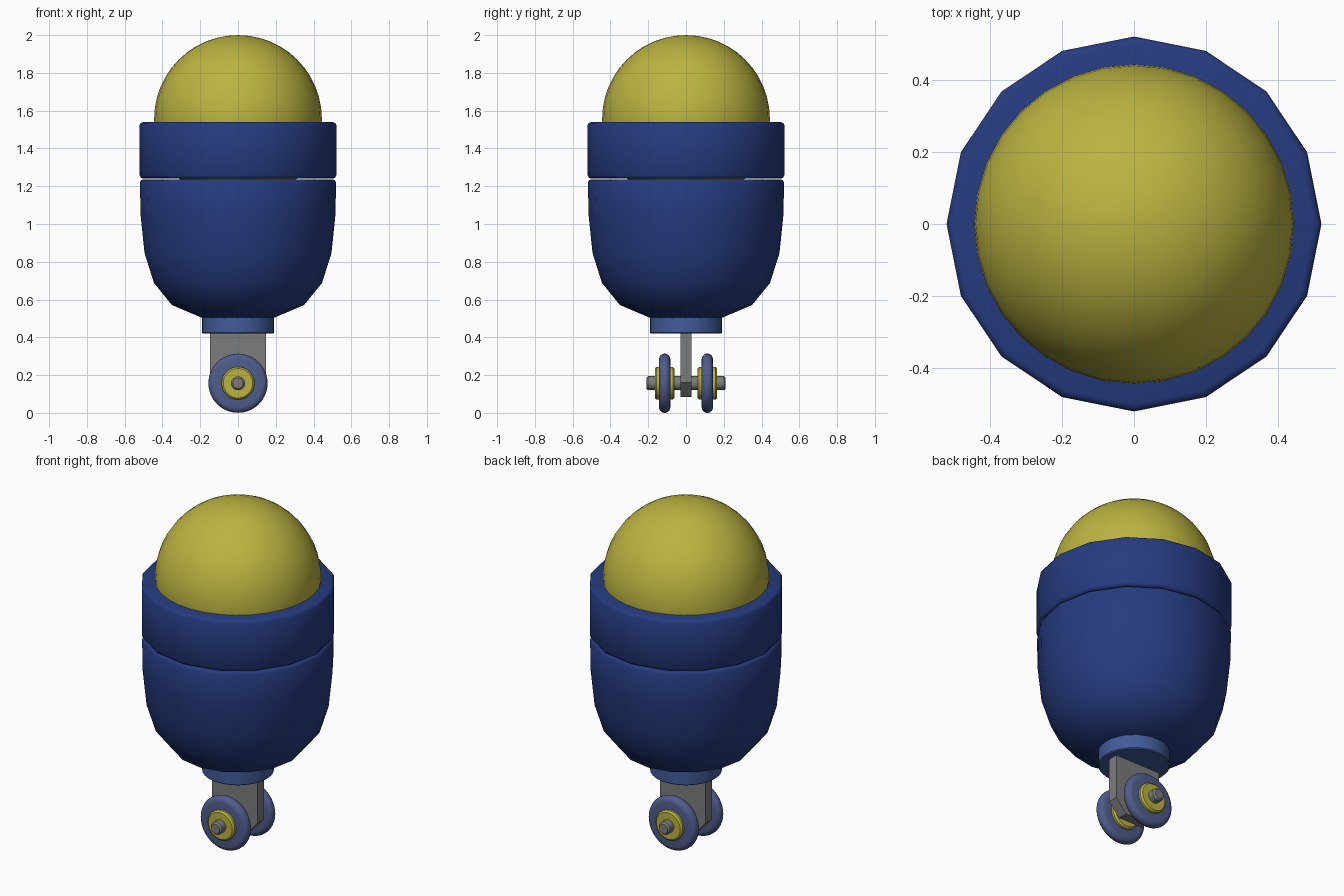
import bpy, bmesh, math
from mathutils import Matrix

if "Cube" in bpy.data.objects:
    bpy.data.objects.remove(bpy.data.objects["Cube"])


def mat(name, rgb):
    m = bpy.data.materials.new(name)
    m.diffuse_color = (*rgb, 1)
    m.use_nodes = True
    m.node_tree.nodes["Principled BSDF"].inputs["Base Color"].default_value = m.diffuse_color
    return m


YELLOW = mat("yellow", (0.50, 0.455, 0.052))
NAVY = mat("navy blue", (0.0185, 0.044, 0.215))
COLLAR = mat("mid blue", (0.053, 0.105, 0.32))
TYRE = mat("slate blue", (0.078, 0.108, 0.265))
GREY = mat("grey", (0.20, 0.20, 0.20))


def finish(name, bm, material, angle=35):
    bmesh.ops.remove_doubles(bm, verts=bm.verts, dist=1e-5)
    bmesh.ops.recalc_face_normals(bm, faces=bm.faces)
    me = bpy.data.meshes.new(name)
    bm.to_mesh(me)
    bm.free()
    me.materials.append(material)
    ob = bpy.data.objects.new(name, me)
    bpy.context.collection.objects.link(ob)
    bpy.ops.object.select_all(action='DESELECT')
    ob.select_set(True)
    bpy.context.view_layer.objects.active = ob
    bpy.ops.object.shade_smooth_by_angle(angle=math.radians(angle))
    return ob


def lathe(name, profile, segs, material, matrix=Matrix(), angle=35):
    """Revolve (radius, height) points round the local z axis."""
    bm = bmesh.new()
    vs = [bm.verts.new((r, 0, z)) for r, z in profile]
    es = [bm.edges.new(p) for p in zip(vs, vs[1:])]
    bmesh.ops.spin(bm, geom=vs + es, cent=(0, 0, 0), axis=(0, 0, 1),
                   angle=math.tau, steps=segs, use_merge=True)
    bm.transform(matrix)
    return finish(name, bm, material, angle)


# bowl-shaped body, 16 sides
lathe("body", [(0, 0.5), (0.19, 0.503), (0.35, 0.571), (0.445, 0.688), (0.495, 0.847),
               (0.516, 1.05), (0.519, 1.222), (0.513, 1.232), (0.50, 1.236), (0, 1.236)],
      16, NAVY, angle=50)

# upper rim band
lathe("rim_band", [(0, 1.24), (0.50, 1.24), (0.513, 1.244), (0.521, 1.257), (0.521, 1.523),
                   (0.514, 1.535), (0.50, 1.54), (0, 1.54)], 16, NAVY, angle=50)

# dome
bm = bmesh.new()
bmesh.ops.create_uvsphere(bm, u_segments=32, v_segments=24, radius=0.444,
                          matrix=Matrix.Translation((0, 0, 1.556)))
finish("dome", bm, YELLOW)

# collar under the body
lathe("collar", [(0, 0.42), (0.186, 0.42), (0.191, 0.425), (0.191, 0.51), (0, 0.51)], 32, COLLAR)

# bracket plate with chamfered lower corners
bm = bmesh.new()
pts = [(-0.148, 0.43), (-0.148, 0.16), (-0.08, 0.085), (0.08, 0.085), (0.148, 0.16), (0.148, 0.43)]
face = bm.faces.new([bm.verts.new((x, -0.03, z)) for x, z in pts])
ext = bmesh.ops.extrude_face_region(bm, geom=[face], use_keep_orig=True)
bmesh.ops.translate(bm, vec=(0, 0.06, 0),
                    verts=[v for v in ext["geom"] if isinstance(v, bmesh.types.BMVert)])
finish("bracket", bm, GREY, 30)


# axle, hubs and wheels lie along y
def along_y(y):
    return Matrix.Translation((0, y, 0.157)) @ Matrix.Rotation(math.pi / 2, 4, 'X')


lathe("axle", [(0, -0.21), (0.028, -0.21), (0.037, -0.2), (0.037, 0.2), (0.028, 0.21), (0, 0.21)],
      24, GREY, along_y(0))
for side, y in (("front", -0.113), ("back", 0.113)):
    lathe(side + "_hub", [(0, -0.052), (0.078, -0.052), (0.087, -0.043), (0.087, 0.043),
                          (0.078, 0.052), (0, 0.052)], 32, YELLOW, along_y(y))
    rim = [(0.127 + 0.03 * math.cos(a), 0.03 * math.sin(a))
           for a in (math.radians(d) for d in range(-90, 91, 20))]
    lathe(side + "_wheel", [(0.06, -0.03)] + rim + [(0.06, 0.03)], 40, TYRE, along_y(y))
